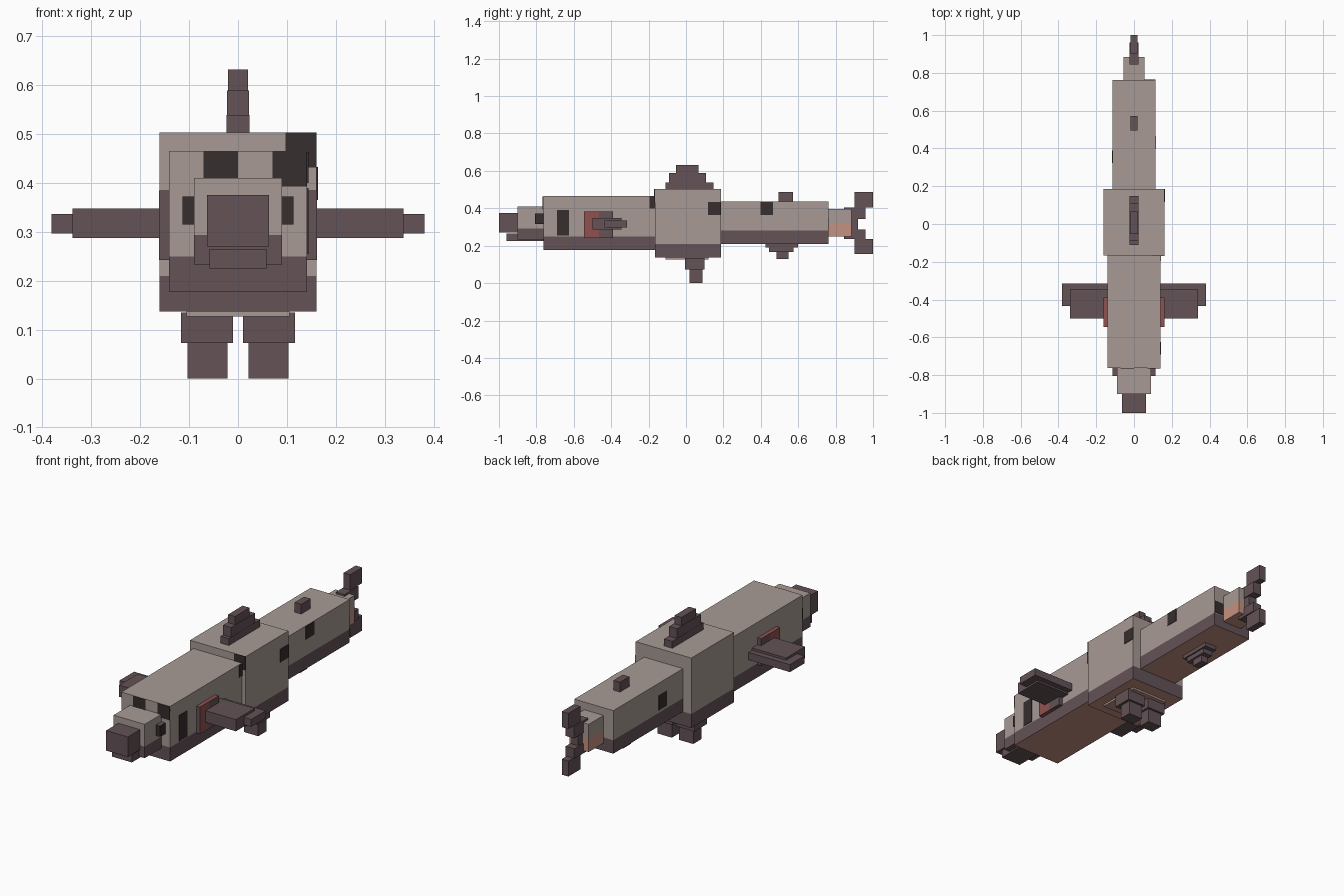
import bpy
import bmesh

default_cube = bpy.data.objects.get("Cube")
if default_cube:
    bpy.data.objects.remove(default_cube, do_unlink=True)


def to_linear(value):
    value /= 255
    return value / 12.92 if value <= .04 else ((value + .055) / 1.055) ** 2.4


def make_material(name, red, green, blue):
    colour = [to_linear(channel) for channel in (red, green, blue)] + [1]
    material = bpy.data.materials.new(name)
    material.use_nodes = True
    material.diffuse_color = colour
    shader = material.node_tree.nodes["Principled BSDF"]
    shader.inputs["Base Color"].default_value = colour
    return material


grey = make_material("warm grey hide", 167, 154, 149)
purple = make_material("dusky purple", 99, 82, 86)
black = make_material("charcoal spot", 54, 46, 46)
red = make_material("gill red", 143, 82, 80)
salmon = make_material("salmon belly", 196, 145, 127)


def box(name, x, y, z, materials, split=None, rule=None):
    """Box from ranges; a single x is a half width. split = (axis, position)."""
    x = x if isinstance(x, tuple) else (-x, x)
    ranges = [sorted(pair) for pair in (x, y, z)]
    bm = bmesh.new()
    bmesh.ops.create_cube(bm, size=1)
    for vert in bm.verts:
        for axis, (low, high) in enumerate(ranges):
            vert.co[axis] = high if vert.co[axis] > 0 else low
    if split:
        axis, position = split
        point, normal = [0, 0, 0], [0, 0, 0]
        point[axis], normal[axis] = position, 1
        bmesh.ops.bisect_plane(bm, geom=bm.verts[:] + bm.edges[:] + bm.faces[:],
                               plane_co=point, plane_no=normal)
    bm.normal_update()
    if rule:
        for face in bm.faces:
            face.material_index = rule(face.calc_center_median(), face.normal)
    mesh = bpy.data.meshes.new(name)
    bm.to_mesh(mesh)
    bm.free()
    for material in materials:
        mesh.materials.append(material)
    part = bpy.data.objects.new(name, mesh)
    bpy.context.collection.objects.link(part)
    return part


def body(name, x, y, z, waterline, lower=purple):
    """Grey above the waterline, darker flanks below it, salmon underneath."""
    def rule(centre, normal):
        if normal.z < -.5:
            return 2
        return 1 if centre.z < waterline else 0
    return box(name, x, y, z, [grey, lower, salmon], (2, waterline), rule)


def side_spot(name, x, y, z):
    skin = .003 if x > 0 else -.003
    box(name, (x - skin, x + skin), y, z, [black])


def end_spot(name, x, y, z):
    box(name, x, (y - .003, y + .003), z, [black])


# Body segments from head to tail
body("head", .141, (-.763, -.167), (.177, .465), .25)
body("middle_body", .161, (-.167, .186), (.137, .503), .21)
body("rear_body", .113, (.186, .762), (.21, .435), .28)
body("tail_stem", .056, (.762, .885), (.25, .395), .32, salmon)

# Snout, nose and jaw
box("snout", .09, (-.9, -.763), (.233, .41), [grey, purple], (2, .293),
    lambda centre, normal: int(centre.z < .293 or normal.z < -.5))
box("nose", .063, (-1, -.9), (.27, .375), [purple])
box("lower_jaw", .058, (-.96, -.763), (.225, .265), [purple])

# Paired parts
for label, side in (("left", 1), ("right", -1)):
    def span(inner, outer):
        return (side * inner, side * outer)

    box(label + "_eye", span(.088, .114), (-.806, -.763), (.315, .372),
        [black, purple], rule=lambda centre, normal: int(abs(normal.z) > .5))
    # Gill cover: red at the front half of the flank and on top
    box(label + "_gill", span(.14, .162), (-.545, -.39), (.242, .384),
        [red, purple], (1, -.465),
        lambda centre, normal: int(normal.y < -.5 or
                                   (centre.y > -.465 and normal.z < .5)))
    box(label + "_side_fin", span(.14, .338), (-.5, -.345), (.287, .348), [purple])
    box(label + "_side_fin_tip", span(.14, .381), (-.435, -.315), (.297, .336), [purple])
    box(label + "_belly_fin", span(.01, .117), (-.005, .098), (.073, .135), [purple])
    box(label + "_belly_fin_tip", span(.021, .103), (.02, .087), (0, .073), [purple])

# Pale plate between the belly fins
box("belly_plate", .105, (-.11, .12), (.127, .14), [grey, salmon],
    rule=lambda centre, normal: int(normal.z < -.5))

# Stepped dorsal fin
box("dorsal_base", .024, (-.11, .148), (.5, .539), [purple])
box("dorsal_middle", .023, (-.09, .108), (.539, .589), [purple])
box("dorsal_top", .02, (-.053, .067), (.589, .632), [purple])

# Small fins on the rear body
box("rear_dorsal_fin", .019, (.495, .573), (.43, .486), [purple])
box("anal_fin_base", .035, (.425, .598), (.19, .215), [purple])
box("anal_fin_middle", .028, (.445, .575), (.165, .19), [purple])
box("anal_fin_tip", .019, (.483, .548), (.13, .165), [purple])

# Tail fin with upper and lower lobes
box("tail_fin_core", .02, (.85, .92), (.285, .345), [purple])
box("upper_tail_root", .025, (.845, .96), (.342, .405), [purple])
box("upper_tail_lobe", .019, (.9, 1), (.405, .486), [purple])
box("lower_tail_root", .025, (.845, .96), (.235, .287), [purple])
box("lower_tail_lobe", .019, (.9, 1), (.156, .237), [purple])

# Spots on the flanks
side_spot("cheek_patch", .141, (-.69, -.625), (.255, .39))
side_spot("neck_spot", .141, (-.195, -.167), (.4, .463))
side_spot("middle_spot", .161, (.117, .186), (.365, .433))
side_spot("rear_left_spot", .113, (.398, .465), (.365, .434))
side_spot("rear_right_spot", -.113, (.322, .39), (.295, .37))

# Spots on the end faces
end_spot("brow_right_spot", (-.071, 0), -.763, (.41, .464))
end_spot("brow_left_spot", (.071, .141), -.763, (.393, .464))
end_spot("shoulder_spot", (.097, .161), -.167, (.432, .503))
end_spot("rump_spot", (.05, .113), .762, (.285, .35))
